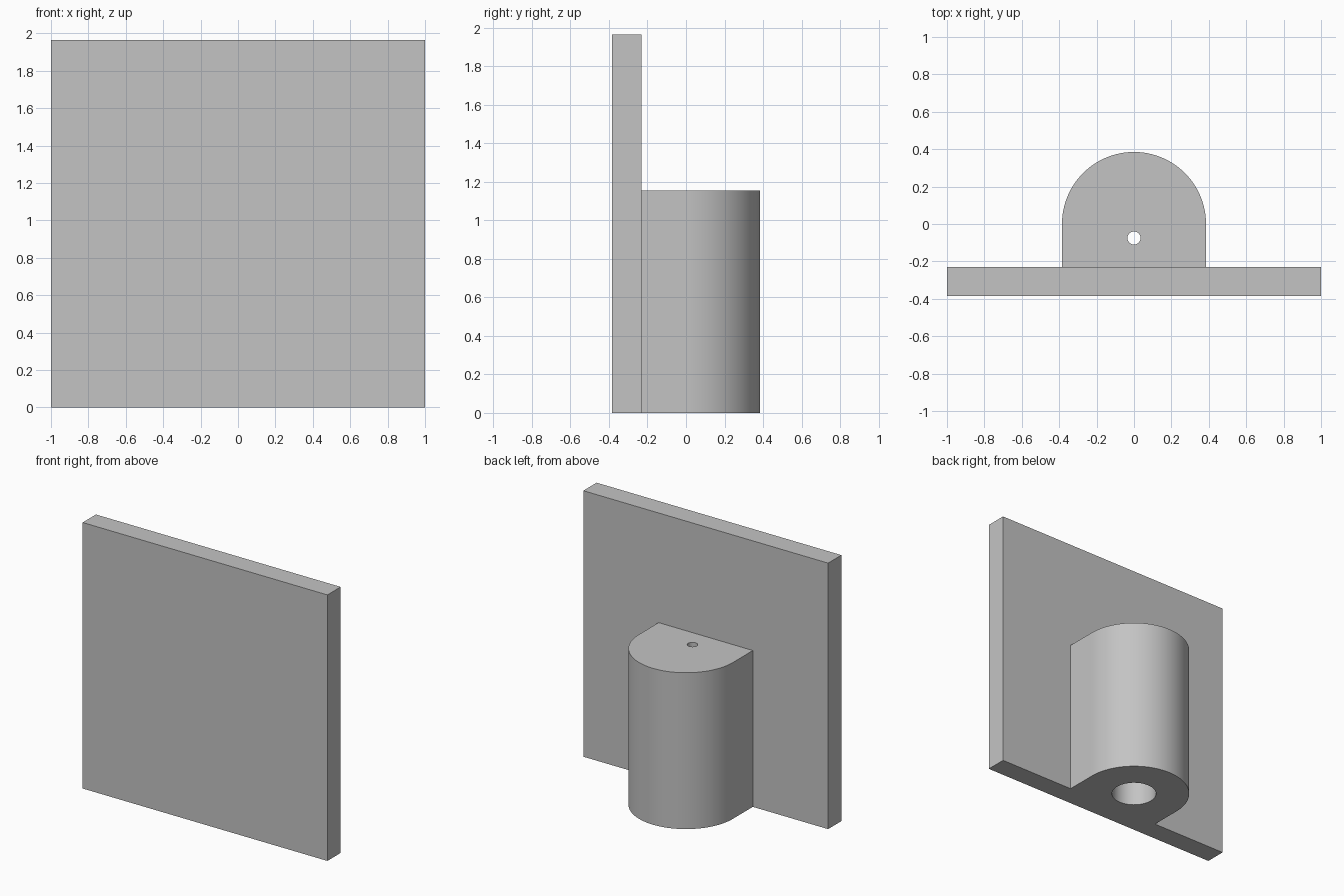
import bpy
import bmesh
from math import cos, sin, pi, radians

cube = bpy.data.objects.get("Cube")
if cube:
    bpy.data.objects.remove(cube, do_unlink=True)

WIDTH, HEIGHT, FRONT, BACK = 2.0, 1.965, -0.385, -0.23
RADIUS, BOSS_HEIGHT = 0.385, 1.155
BORE_RADIUS, BORE_DEPTH = 0.154, 1.0
PIN_RADIUS, PIN_Y = 0.035, -0.075

grey = bpy.data.materials.new("light grey")
grey.use_nodes = True
colour = (0.55, 0.55, 0.55, 1)
grey.diffuse_color = colour
grey.node_tree.nodes["Principled BSDF"].inputs["Base Color"].default_value = colour


def extrude_profile(name, points, bottom, top):
    """Solid made by raising a flat outline from bottom to top."""
    bm = bmesh.new()
    face = bm.faces.new([bm.verts.new((x, y, bottom)) for x, y in points])
    raised = bmesh.ops.extrude_face_region(bm, geom=[face])["geom"]
    verts = [v for v in raised if isinstance(v, bmesh.types.BMVert)]
    bmesh.ops.translate(bm, verts=verts, vec=(0, 0, top - bottom))
    bmesh.ops.recalc_face_normals(bm, faces=bm.faces)
    mesh = bpy.data.meshes.new(name)
    bm.to_mesh(mesh)
    bm.free()
    mesh.materials.append(grey)
    obj = bpy.data.objects.new(name, mesh)
    bpy.context.collection.objects.link(obj)
    return obj


def arc(radius, y, sweep, count):
    return [(radius * cos(sweep * i / count), y + radius * sin(sweep * i / count))
            for i in range(count + 1)]


# Upright plate
w = WIDTH / 2
extrude_profile("front_plate", [(-w, FRONT), (w, FRONT), (w, BACK), (-w, BACK)], 0, HEIGHT)

# Round-backed boss standing against the plate
outline = [(-RADIUS, BACK), (RADIUS, BACK)] + arc(RADIUS, 0, pi, 48)
boss = extrude_profile("rear_boss", outline, 0, BOSS_HEIGHT)

# Blind bore from below, and a small hole from the top into it
cutters = [
    extrude_profile("bore_cutter", arc(BORE_RADIUS, 0, 2 * pi, 48)[:-1], -0.1, BORE_DEPTH),
    extrude_profile("pin_hole_cutter", arc(PIN_RADIUS, PIN_Y, 2 * pi, 32)[:-1],
                    BORE_DEPTH - 0.1, BOSS_HEIGHT + 0.1),
]
bpy.ops.object.select_all(action="DESELECT")
bpy.context.view_layer.objects.active = boss
boss.select_set(True)
for cutter in cutters:
    cut = boss.modifiers.new(cutter.name, "BOOLEAN")
    cut.operation = "DIFFERENCE"
    cut.solver = "EXACT"
    cut.object = cutter
    bpy.ops.object.modifier_apply(modifier=cut.name)
    bpy.data.objects.remove(cutter, do_unlink=True)
bpy.ops.object.shade_smooth_by_angle(angle=radians(30))
